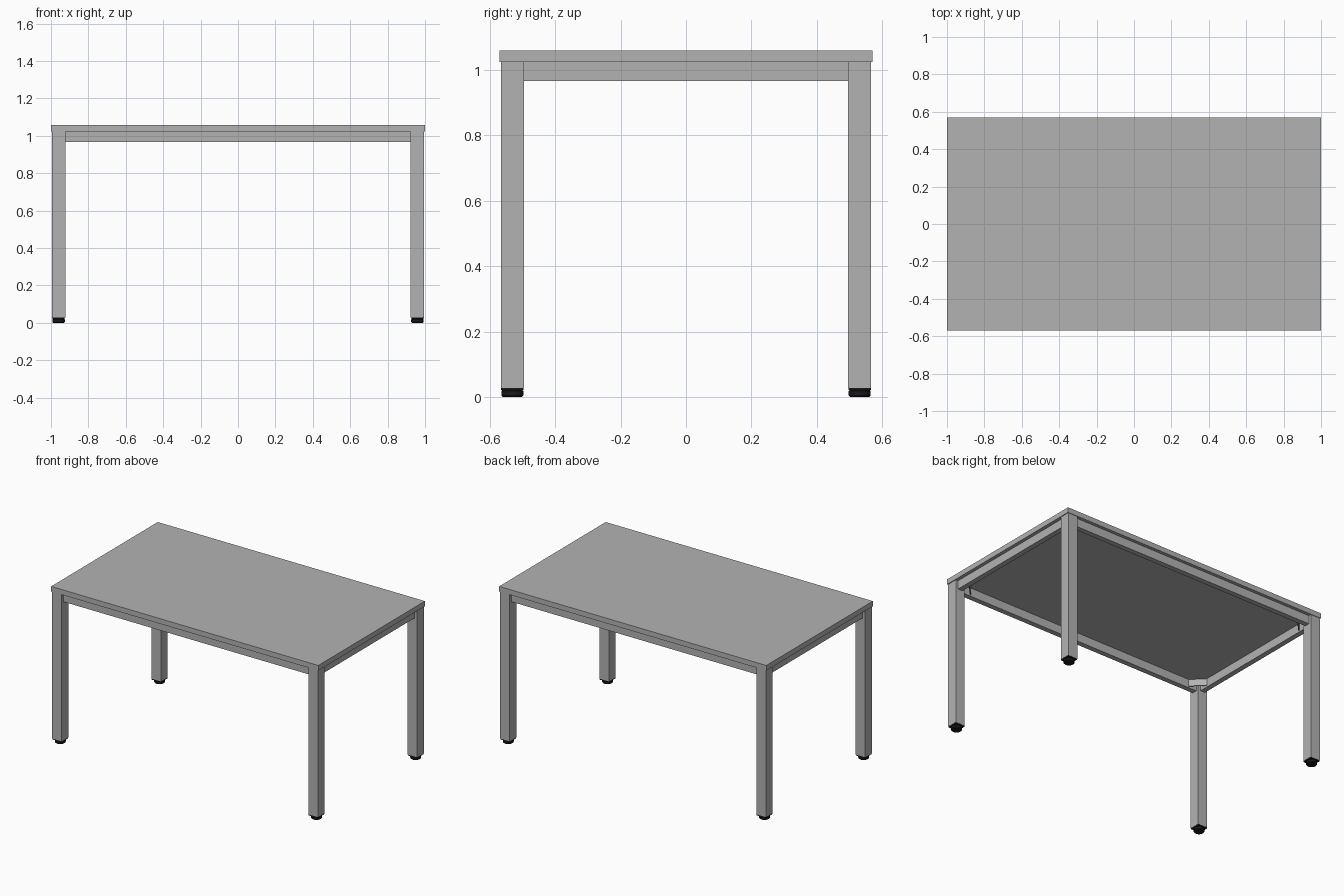
import bpy
import bmesh
from math import radians
from mathutils import Matrix

cube = bpy.data.objects.get("Cube")
if cube:
    bpy.data.objects.remove(cube, do_unlink=True)


def make_material(name, rgb):
    mat = bpy.data.materials.new(name)
    mat.use_nodes = True
    colour = (*rgb, 1)
    mat.diffuse_color = colour
    mat.node_tree.nodes["Principled BSDF"].inputs["Base Color"].default_value = colour
    return mat


grey = make_material("grey", (0.45, 0.45, 0.45))
black = make_material("black", (0.01, 0.01, 0.01))


def finish(name, bm, mat):
    bmesh.ops.recalc_face_normals(bm, faces=bm.faces)
    mesh = bpy.data.meshes.new(name)
    bm.to_mesh(mesh)
    bm.free()
    mesh.materials.append(mat)
    obj = bpy.data.objects.new(name, mesh)
    bpy.context.collection.objects.link(obj)
    return obj


def add_box(bm, centre, size, turn=0):
    matrix = (Matrix.Translation(centre) @ Matrix.Rotation(radians(turn), 4, "Z")
              @ Matrix.Diagonal((*size, 1)))
    bmesh.ops.create_cube(bm, size=1, matrix=matrix)


def box(name, centre, size, mat, turn=0):
    bm = bmesh.new()
    add_box(bm, centre, size, turn)
    return finish(name, bm, mat)


def add_disc(bm, x, y, z0, z1, r0, r1):
    bmesh.ops.create_cone(bm, cap_ends=True, segments=24, radius1=r0, radius2=r1,
                          depth=z1 - z0, matrix=Matrix.Translation((x, y, (z0 + z1) / 2)))


TOP, UNDER, RAIL_BOTTOM, FOOT = 1.058, 1.023, 0.966, 0.028
LEG = 0.071
LEG_X, LEG_Y = 0.959, 0.5305
RAIL = 0.035

# Table top
box("table_top", (0, 0, (TOP + UNDER) / 2), (2, 1.14, TOP - UNDER), grey)

# Rails between the legs
rail_z, rail_h = (UNDER + RAIL_BOTTOM) / 2, UNDER - RAIL_BOTTOM
for side, name in ((-1, "front"), (1, "back")):
    box(name + "_rail", (0, side * LEG_Y, rail_z), (2 * LEG_X - LEG, RAIL, rail_h), grey)
for side, name in ((-1, "right"), (1, "left")):
    box(name + "_rail", (side * LEG_X, 0, rail_z), (RAIL, 2 * LEG_Y - LEG, rail_h), grey)

for sx, xname in ((-1, "right"), (1, "left")):
    for sy, yname in ((-1, "front"), (1, "back")):
        x, y = sx * LEG_X, sy * LEG_Y
        corner = f"{yname}_{xname}"

        # Square leg
        box(corner + "_leg", (x, y, (UNDER + FOOT) / 2), (LEG, LEG, UNDER - FOOT), grey)

        # Square plug with a round levelling foot
        bm = bmesh.new()
        add_box(bm, (x, y, FOOT - 0.003), (LEG - 0.002, LEG - 0.002, 0.006))
        add_disc(bm, x, y, 0.018, 0.023, 0.034, 0.028)
        add_disc(bm, x, y, 0.005, 0.018, 0.034, 0.034)
        add_disc(bm, x, y, 0, 0.005, 0.029, 0.034)
        finish(corner + "_foot", bm, black)

        # Diagonal corner bracket inside the frame
        inset = RAIL / 2 + 0.04
        box(corner + "_bracket", (x - sx * inset, y - sy * inset, 0.998),
            (0.112, 0.006, 0.045), grey, turn=-45 * sx * sy)
